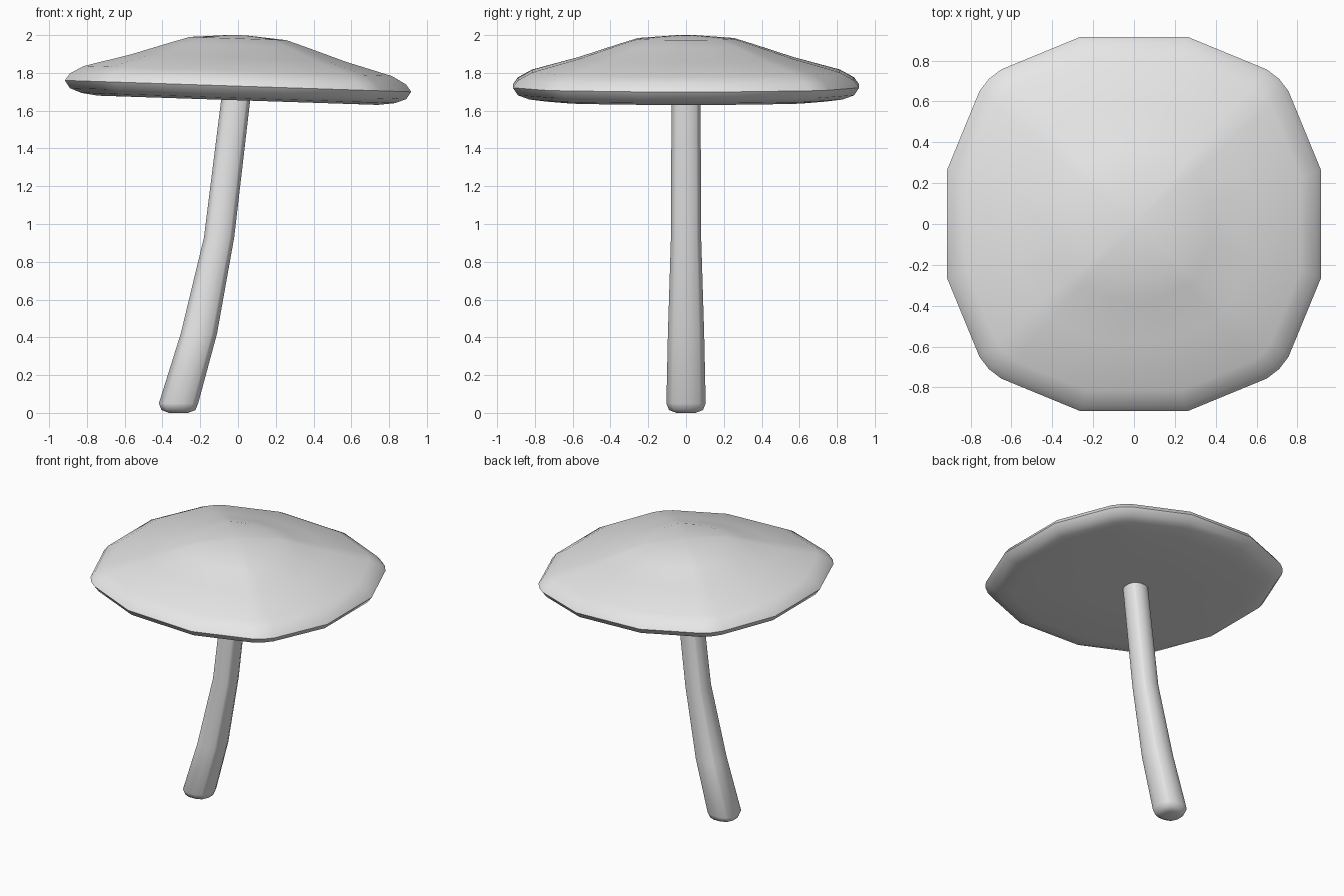
import bpy
import bmesh
import math

cube = bpy.data.objects.get("Cube")
if cube:
    bpy.data.objects.remove(cube, do_unlink=True)

grey = bpy.data.materials.new("plain grey")
grey.use_nodes = True
grey.diffuse_color = (0.8, 0.8, 0.8, 1)
grey.node_tree.nodes["Principled BSDF"].inputs["Base Color"].default_value = (0.8, 0.8, 0.8, 1)

# Rounded-square cross-section, one quarter repeated around the axis
QUARTER = [(1, -0.285), (1, 0.285), (0.825, 0.71), (0.775, 0.775), (0.71, 0.825)]
OUTLINE = []
for x, y in QUARTER[1:]:
    OUTLINE.append((x, y))
for turn in range(1, 4):
    for x, y in QUARTER[1:]:
        for _ in range(turn):
            x, y = -y, x
        OUTLINE.append((x, y))
# Fill in the second end of each flat side
SECTION = []
for i, p in enumerate(OUTLINE):
    SECTION.append(p)
    if i % 4 == 3:
        a = math.radians(90 * (i // 4))
        c, s = round(math.cos(a)), round(math.sin(a))
        SECTION.append((c * 0.285 - s, s * 0.285 + c))


def loft(name, rings, slope=0.0, angle=50):
    """Skin rings of (centre x, z, radius); the first and last are capped by a fan."""
    bm = bmesh.new()
    loops = []
    for cx, z, r in rings:
        loops.append([bm.verts.new((cx + r * x, r * y, z + slope * r * x)) for x, y in SECTION])
    n = len(SECTION)
    for low, high in zip(loops, loops[1:]):
        for i in range(n):
            j = (i + 1) % n
            bm.faces.new((low[i], low[j], high[j], high[i]))
    bm.faces.new(loops[0][::-1])
    bm.faces.new(loops[-1])
    bmesh.ops.recalc_face_normals(bm, faces=bm.faces)
    mesh = bpy.data.meshes.new(name)
    bm.to_mesh(mesh)
    bm.free()
    mesh.materials.append(grey)
    obj = bpy.data.objects.new(name, mesh)
    bpy.context.collection.objects.link(obj)
    bpy.ops.object.select_all(action="DESELECT")
    obj.select_set(True)
    bpy.context.view_layer.objects.active = obj
    bpy.ops.object.shade_smooth_by_angle(angle=math.radians(angle))
    return obj


# Leaning, tapering stem with a softened foot
loft("stem", [
    (-0.315, 0.0, 0.05),
    (-0.315, 0.015, 0.09),
    (-0.315, 0.05, 0.104),
    (-0.207, 0.42, 0.096),
    (-0.1, 0.93, 0.08),
    (-0.012, 1.66, 0.077),
    (-0.008, 1.7, 0.077),
])

# Broad cap, slightly lower on its left side
loft("cap", [
    (0, 1.655, 0.3),
    (0, 1.655, 0.74),
    (0, 1.667, 0.83),
    (0, 1.69, 0.89),
    (0, 1.73, 0.917),
    (0, 1.768, 0.89),
    (0, 1.81, 0.815),
    (0, 1.878, 0.57),
    (0, 1.945, 0.37),
    (0, 1.982, 0.255),
    (0, 2.0, 0.04),
], slope=-0.033)
